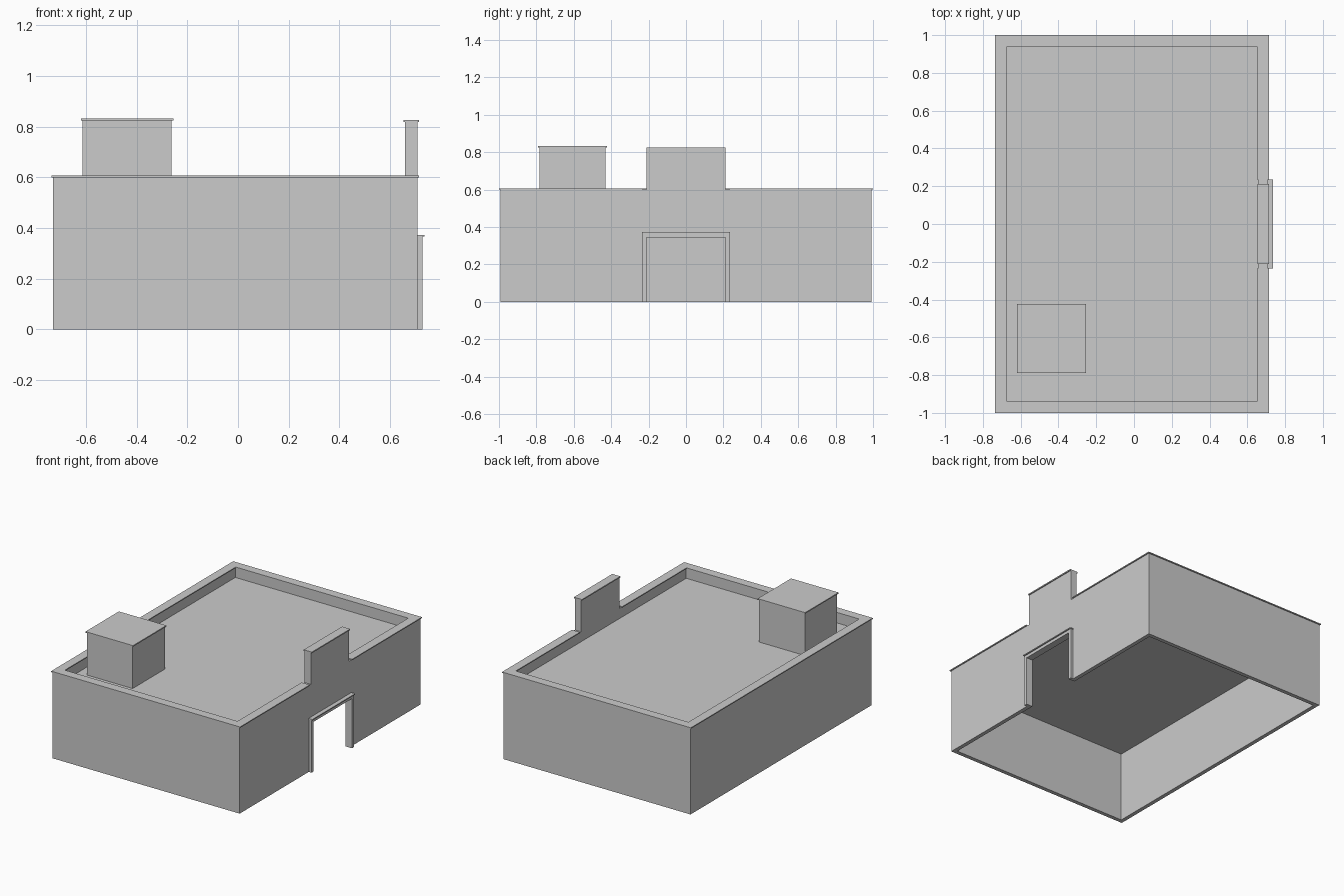
import bpy, bmesh
from mathutils import Vector

if "Cube" in bpy.data.objects:
    bpy.data.objects.remove(bpy.data.objects["Cube"])


def prism(name, profile, axis, lo, hi):
    """Extrude a closed 2D profile along x (profile in y,z) or z (profile in x,y)."""
    bm = bmesh.new()
    pts = [(lo, a, b) if axis == 'x' else (a, b, lo) for a, b in profile]
    face = bm.faces.new([bm.verts.new(p) for p in pts])
    new = bmesh.ops.extrude_face_region(bm, geom=[face])['geom']
    step = Vector((hi - lo, 0, 0)) if axis == 'x' else Vector((0, 0, hi - lo))
    bmesh.ops.translate(bm, vec=step, verts=[v for v in new if isinstance(v, bmesh.types.BMVert)])
    bmesh.ops.recalc_face_normals(bm, faces=bm.faces)
    mesh = bpy.data.meshes.new(name)
    bm.to_mesh(mesh)
    bm.free()
    obj = bpy.data.objects.new(name, mesh)
    bpy.context.collection.objects.link(obj)
    return obj


def box(name, x, y, z):
    return prism(name, [(x[0], y[0]), (x[1], y[0]), (x[1], y[1]), (x[0], y[1])], 'z', *z)


def cut(target, cutter):
    cutter.hide_render = True
    cutter.hide_viewport = True
    cutter.display_type = 'WIRE'
    mod = target.modifiers.new(cutter.name, 'BOOLEAN')
    mod.operation = 'DIFFERENCE'
    mod.solver = 'EXACT'
    mod.object = cutter


X0, X1, Y = -0.730, 0.708, 0.993      # outer wall faces
WALL, PARAPET, LIP = 0.028, 0.048, 0.007
TOP, ROOF, CEILING = 0.60, 0.53, 0.49
DOOR, FRAME = 0.211, 0.233            # half widths

# Hollow shell with sunken roof and doorway
body = box("building_shell", (X0, X1), (-Y, Y), (0, TOP))
cut(body, box("room_cutter", (X0 + WALL, X1 - WALL), (-Y + WALL, Y - WALL), (-0.1, CEILING)))
cut(body, box("roof_cutter", (X0 + PARAPET, X1 - PARAPET), (-Y + PARAPET, Y - PARAPET), (ROOF, 0.7)))
cut(body, box("door_cutter", (0.6, 0.8), (-DOOR, DOOR), (-0.1, 0.345)))

# Parapet coping, interrupted at the sign panel
ox0, ox1, oy = X0 - LIP, X1 + LIP, Y + LIP
ix0, ix1, iy = X0 + PARAPET + LIP, X1 - PARAPET - LIP, Y - PARAPET - LIP
half = [(ox1, FRAME), (ox1, oy), (ox0, oy)]
inner = [(ix0, iy), (ix1, iy), (ix1, FRAME)]
mirror = lambda pts: [(x, -y) for x, y in reversed(pts)]
prism("parapet_coping", half + mirror(half) + mirror(inner) + inner[::1], 'z', TOP, TOP + LIP)

# Raised panel above the door, with cap
box("sign_panel", (X1 - PARAPET, X1), (-DOOR, DOOR), (TOP, 0.818))
box("sign_cap", (X1 - PARAPET - LIP, X1 + LIP), (-DOOR, DOOR), (0.818, 0.826))

# Door surround and its thin cap
prism("door_frame", [(-FRAME, 0), (-DOOR, 0), (-DOOR, 0.345), (DOOR, 0.345),
                     (DOOR, 0), (FRAME, 0), (FRAME, 0.366), (-FRAME, 0.366)], 'x', X1, 0.729)
box("door_frame_cap", (X1, 0.737), (-FRAME - 0.002, FRAME + 0.002), (0.366, 0.373))

# Rooftop hut with overhanging lid
hx, hy = (-0.613, -0.262), (-0.783, -0.430)
box("roof_hut", hx, hy, (ROOF, 0.825))
box("roof_hut_lid", (hx[0] - LIP, hx[1] + LIP), (hy[0] - LIP, hy[1] + LIP), (0.825, 0.833))
